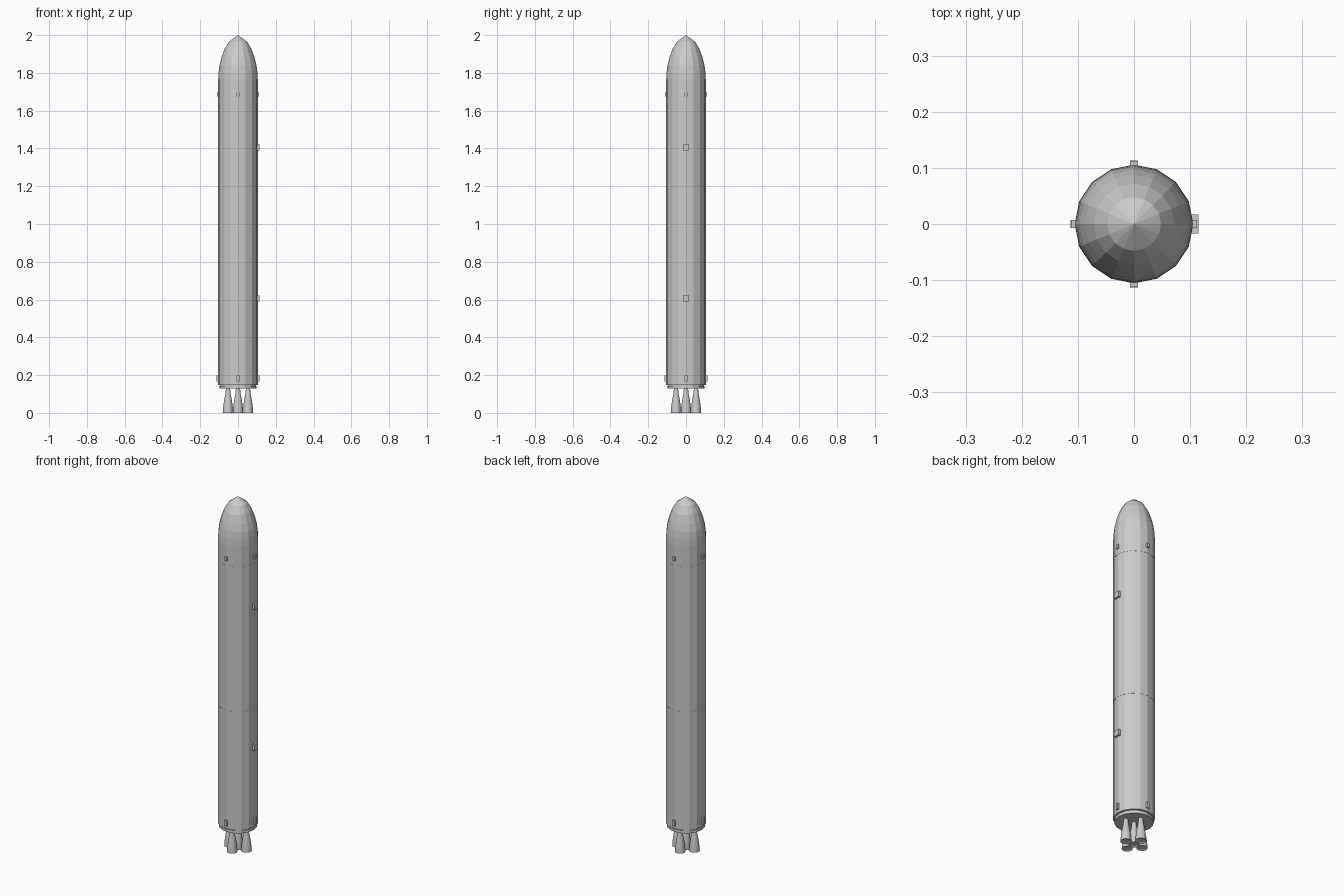
import bpy, bmesh, math

if "Cube" in bpy.data.objects:
    bpy.data.objects.remove(bpy.data.objects["Cube"])

SIDES = 16
R = 0.105


def material(name, c):
    m = bpy.data.materials.new(name)
    m.diffuse_color = (c, c, c, 1)
    m.use_nodes = True
    m.node_tree.nodes["Principled BSDF"].inputs["Base Color"].default_value = m.diffuse_color
    return m


GREY = material("light grey", 0.6)


def finish(name, bm):
    bmesh.ops.recalc_face_normals(bm, faces=bm.faces)
    me = bpy.data.meshes.new(name)
    bm.to_mesh(me)
    bm.free()
    me.materials.append(GREY)
    ob = bpy.data.objects.new(name, me)
    bpy.context.collection.objects.link(ob)
    return ob


def lathe(name, profile, sides=SIDES, at=(0, 0)):
    """Revolve (radius, z) points around a vertical axis; radius 0 makes a tip."""
    bm = bmesh.new()
    rings = []
    for r, z in profile:
        n = sides if r > 0 else 1
        rings.append([bm.verts.new((at[0] + r * math.cos(2 * math.pi * i / sides),
                                    at[1] + r * math.sin(2 * math.pi * i / sides), z))
                      for i in range(n)])
    for a, b in zip(rings, rings[1:]):
        for i in range(sides):
            j = (i + 1) % sides
            if len(b) == 1:
                bm.faces.new((a[i], a[j], b[0]))
            else:
                bm.faces.new((a[i], a[j], b[j], b[i]))
    bm.faces.new(rings[0])
    if len(rings[-1]) > 1:
        bm.faces.new(rings[-1])
    return finish(name, bm)


def block(name, angle, r_in, r_out, width, z0, z1):
    """Small box on the hull, pointing outward at the given angle."""
    bm = bmesh.new()
    bmesh.ops.create_cube(bm, size=1)
    for v in bm.verts:
        v.co = ((r_in + r_out) / 2 + v.co.x * (r_out - r_in),
                v.co.y * width, (z0 + z1) / 2 + v.co.z * (z1 - z0))
    ob = finish(name, bm)
    ob.rotation_euler.z = angle
    return ob


# Hull and faceted nose
lathe("hull", [(R, 0.148), (R, 1.76)])
lathe("nose_cone", [(R, 1.76), (0.103, 1.80), (0.098, 1.84), (0.088, 1.88),
                    (0.072, 1.925), (0.048, 1.965), (0, 2.0)])

# Thin stage seams
for z in (0.82, 1.645):
    lathe("stage_seam", [(R + 0.0008, z - 0.003), (R + 0.0008, z + 0.003)])

# Recessed base plate below the hull
lathe("base_neck", [(0.094, 0.140), (0.094, 0.150)])
lathe("base_plate", [(0.099, 0.128), (0.099, 0.143)])

# Engines: one in the centre and four around it
spots = [(0, 0)] + [(0.053 * math.cos(k * math.pi / 2), 0.053 * math.sin(k * math.pi / 2))
                    for k in range(4)]
for p in spots:
    lathe("engine_bell", [(0.022, 0.004), (0.028, 0.0), (0.025, 0.035), (0.020, 0.07),
                          (0.014, 0.10), (0.011, 0.13)], 16, p)

# Small blocks around the hull, near the top and the bottom
for k in range(4):
    a = k * math.pi / 2
    block("upper_thruster", a, 0.095, 0.112, 0.014, 1.674, 1.696)
    block("lower_clamp", a, 0.095, 0.113, 0.015, 0.165, 0.198)

# Larger brackets on the right side
for z in (0.605, 1.405):
    block("side_bracket", 0, 0.095, 0.115, 0.034, z - 0.016, z + 0.016)
